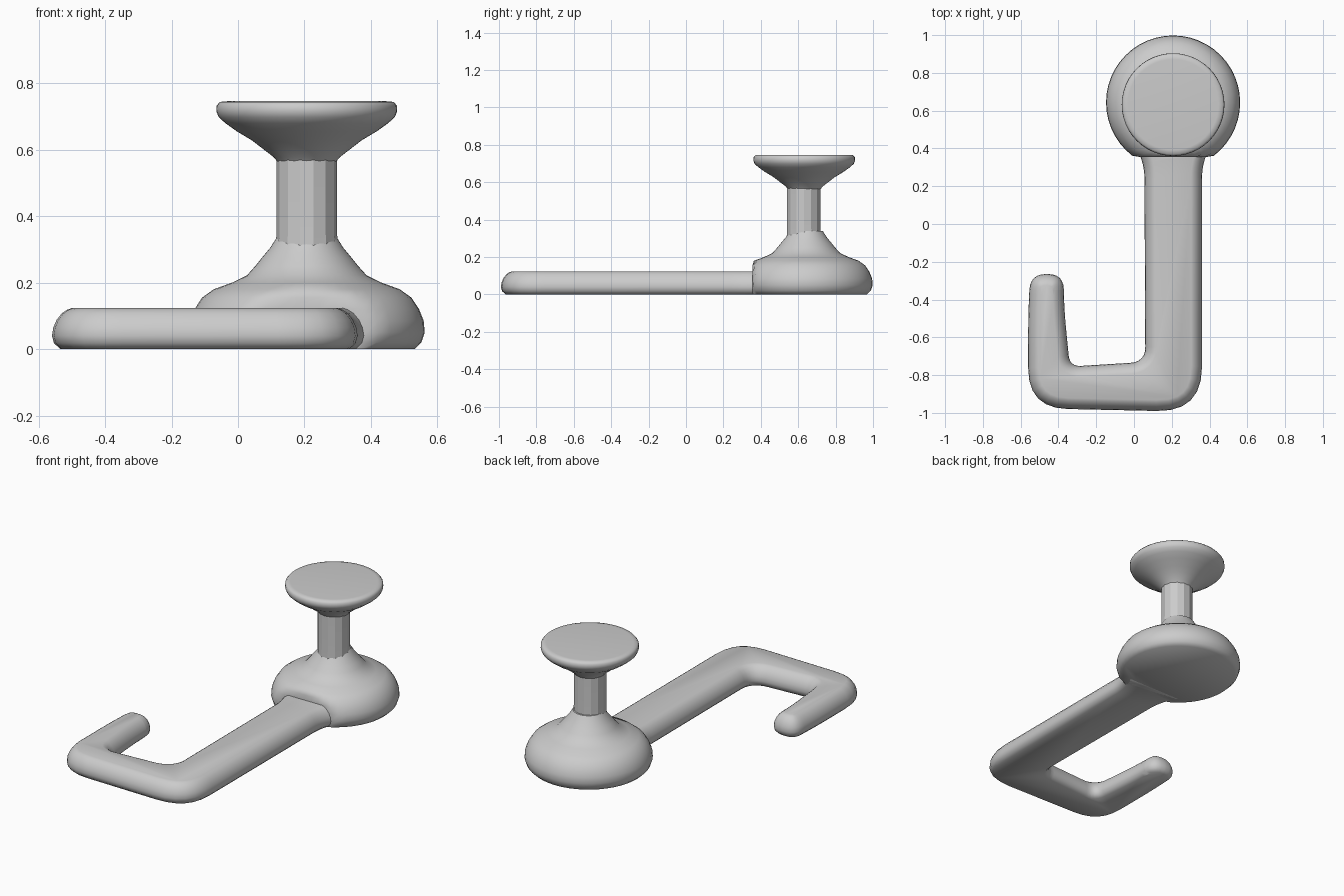
import bpy, bmesh, math
from mathutils import Vector

cube = bpy.data.objects.get("Cube")
if cube:
    bpy.data.objects.remove(cube, do_unlink=True)

grey = bpy.data.materials.new("plain_grey")
grey.use_nodes = True
GREY = (0.6, 0.6, 0.6, 1)
grey.diffuse_color = GREY
grey.node_tree.nodes["Principled BSDF"].inputs["Base Color"].default_value = GREY


def finish(name, bm, angle):
    """Turn a bmesh into a smooth shaded object."""
    bmesh.ops.recalc_face_normals(bm, faces=bm.faces)
    mesh = bpy.data.meshes.new(name)
    bm.to_mesh(mesh)
    bm.free()
    mesh.materials.append(grey)
    obj = bpy.data.objects.new(name, mesh)
    bpy.context.collection.objects.link(obj)
    bpy.ops.object.select_all(action='DESELECT')
    bpy.context.view_layer.objects.active = obj
    obj.select_set(True)
    bpy.ops.object.shade_smooth_by_angle(angle=math.radians(angle))


def skin(bm, loops):
    """Bridge closed rings of points and cap both ends."""
    rings = [[bm.verts.new(p) for p in loop] for loop in loops]
    for a, b in zip(rings, rings[1:]):
        for i in range(len(a)):
            j = (i + 1) % len(a)
            bm.faces.new((a[i], a[j], b[j], b[i]))
    bm.faces.new(rings[0])
    bm.faces.new(rings[-1])


def lathe(name, x, y, profile, sides=48, angle=50, front=-1):
    """Turned part; its front is flattened at y = front."""
    bm = bmesh.new()
    turns = [math.tau * i / sides for i in range(sides)]
    skin(bm, [[(x + r * math.cos(t), max(y + r * math.sin(t), front), z)
               for t in turns] for r, z in profile])
    finish(name, bm, angle)


def rounded(corners, steps=7):
    """Outline whose corners (x, y, radius) are rounded by quadratic arcs."""
    out = []
    n = len(corners)
    for i, (x, y, r) in enumerate(corners):
        p = Vector((x, y))
        if not r:
            out.append(p)
            continue
        a = p + (Vector(corners[i - 1][:2]) - p).normalized() * r
        b = p + (Vector(corners[(i + 1) % n][:2]) - p).normalized() * r
        for k in range(steps):
            t = k / (steps - 1)
            out.append(a * (1 - t) ** 2 + p * 2 * t * (1 - t) + b * t * t)
    return out


def inset(points, d):
    """Move a clockwise outline inward by d with mitred corners."""
    out = []
    for i, p in enumerate(points):
        e = (p - points[i - 1]).normalized()
        f = (points[(i + 1) % len(points)] - p).normalized()
        n1, n2 = Vector((e.y, -e.x)), Vector((f.y, -f.x))
        out.append(p + (n1 + n2) * d / (1 + n1.dot(n2)))
    return out


# Flat hook: long arm, cross bar and short return tip
outline = rounded([
    (0.42, 0.45, 0), (0.36, 0.32, 0.08), (0.36, -0.995, 0.24),
    (-0.56, -0.975, 0.21), (-0.56, -0.48, 0.1), (-0.55, -0.265, 0.085),
    (-0.372, -0.265, 0.085), (-0.37, -0.45, 0.1), (-0.34, -0.755, 0.06),
    (0.06, -0.73, 0.08), (0.055, 0.32, 0.08), (-0.01, 0.45, 0)])
section = [(0.025, 0), (0.006, 0.018), (0, 0.04), (0.004, 0.065),
           (0.014, 0.088), (0.03, 0.108), (0.045, 0.118), (0.058, 0.123)]
bm = bmesh.new()
skin(bm, [[(p.x, p.y, z) for p in inset(outline, d)] for d, z in section])
finish("hook_arm", bm, 50)

# Domed foot under the stem, flattened where the arm joins
lathe("base_foot", 0.207, 0.643, [
    (0.325, 0), (0.345, 0.02), (0.355, 0.05), (0.352, 0.085), (0.338, 0.12),
    (0.315, 0.155), (0.28, 0.18), (0.225, 0.2), (0.18, 0.222),
    (0.155, 0.25), (0.135, 0.275), (0.11, 0.305), (0.088, 0.34)], front=0.355)

# Faceted stem
lathe("stem", 0.207, 0.63, [(0.094, 0.28), (0.091, 0.36), (0.091, 0.6)], 14, 25)

# Flared knob with a flat top
lathe("knob", 0.207, 0.632, [
    (0.085, 0.56), (0.1, 0.578), (0.135, 0.605), (0.165, 0.628),
    (0.21, 0.655), (0.245, 0.68), (0.265, 0.698), (0.272, 0.715),
    (0.271, 0.733), (0.262, 0.744), (0.24, 0.746)])
